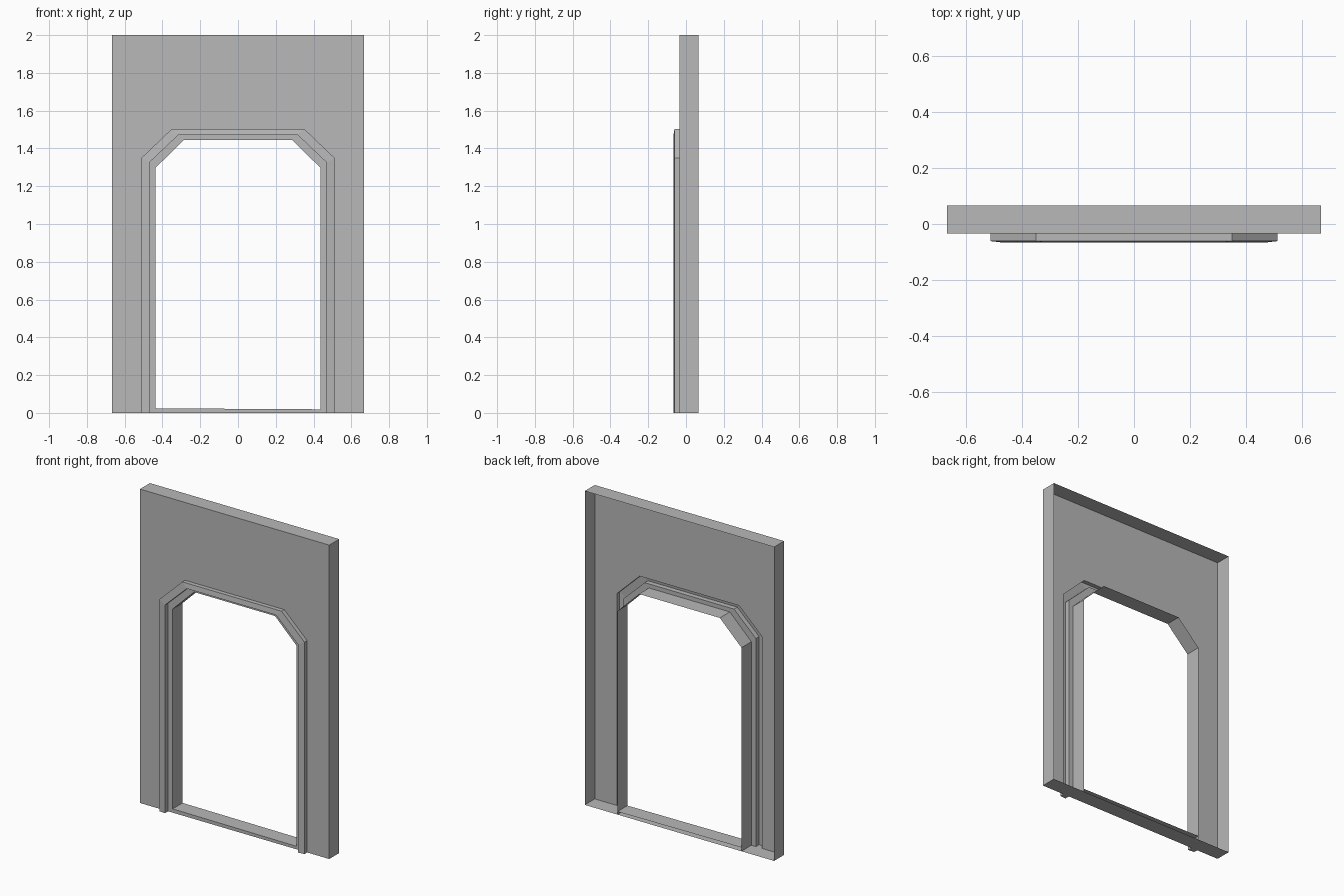
import bpy
import bmesh

cube = bpy.data.objects.get("Cube")
if cube:
    bpy.data.objects.remove(cube, do_unlink=True)

# Single plaster colour
GREY = (0.48, 0.48, 0.48, 1.0)
plaster = bpy.data.materials.new("plain_grey")
plaster.use_nodes = True
plaster.diffuse_color = GREY
plaster.node_tree.nodes["Principled BSDF"].inputs["Base Color"].default_value = GREY

# Depths: trim face, wall face, open back
FACE_IN, FACE_OUT, WALL, BACK = -0.066, -0.061, -0.034, 0.066
HALF_WIDTH, HEIGHT = 0.667, 2.0


def arch(half, shoulder, flat, top):
    """Chamfered door outline, from the +x foot over to the -x foot."""
    right = [(half, 0), (half, shoulder), (flat, top)]
    return right + [(-x, z) for x, z in reversed(right)]


def at_depth(outline, y):
    return [(x, y, z) for x, z in outline]


def build(name, faces):
    """Make an object from polygons, welding shared corners."""
    bm = bmesh.new()
    for face in faces:
        bm.faces.new([bm.verts.new(p) for p in face])
    bmesh.ops.remove_doubles(bm, verts=bm.verts, dist=0.0005)
    mesh = bpy.data.meshes.new(name)
    bm.to_mesh(mesh)
    bm.free()
    mesh.materials.append(plaster)
    obj = bpy.data.objects.new(name, mesh)
    bpy.context.collection.objects.link(obj)
    return obj


def sweep(rings):
    """Quads joining each outline to the next."""
    faces = []
    for a, b in zip(rings, rings[1:]):
        for i in range(len(a) - 1):
            faces.append([a[i], a[i + 1], b[i + 1], b[i]])
    return faces


outer = arch(0.511, 1.35, 0.35, 1.504)
middle = arch(0.469, 1.326, 0.315, 1.472)
inner = arch(0.437, 1.297, 0.285, 1.446)

# Wall: front sheet around the doorway, with returns to an open back
border = [(HALF_WIDTH, 0), (HALF_WIDTH, HEIGHT), (-HALF_WIDTH, HEIGHT), (-HALF_WIDTH, 0)]
closed = border + border[:1]
front_sheet = at_depth(border, WALL) + at_depth(outer[::-1], WALL)
build("wall_panel", [front_sheet] + sweep([at_depth(closed, BACK), at_depth(closed, WALL)]))

# Raised door trim with closed feet
profile = [at_depth(outer, WALL), at_depth(outer, FACE_OUT),
           at_depth(middle, FACE_IN), at_depth(middle, WALL)]
feet = [[ring[0] for ring in profile], [ring[-1] for ring in reversed(profile)]]
build("door_trim", sweep(profile) + feet)

# Inner border flush with the wall, and the jamb running to the back
build("door_jamb", sweep([at_depth(middle, WALL), at_depth(inner, WALL), at_depth(inner, BACK)]))

# Low threshold between the jambs
w = inner[0][0]
low, high = 0.019, 0.024
build("threshold", [
    [(-w, WALL, 0), (w, WALL, 0), (w, WALL, low), (-w, WALL, high)],
    [(-w, WALL, high), (w, WALL, low), (w, BACK, low), (-w, BACK, high)],
])
